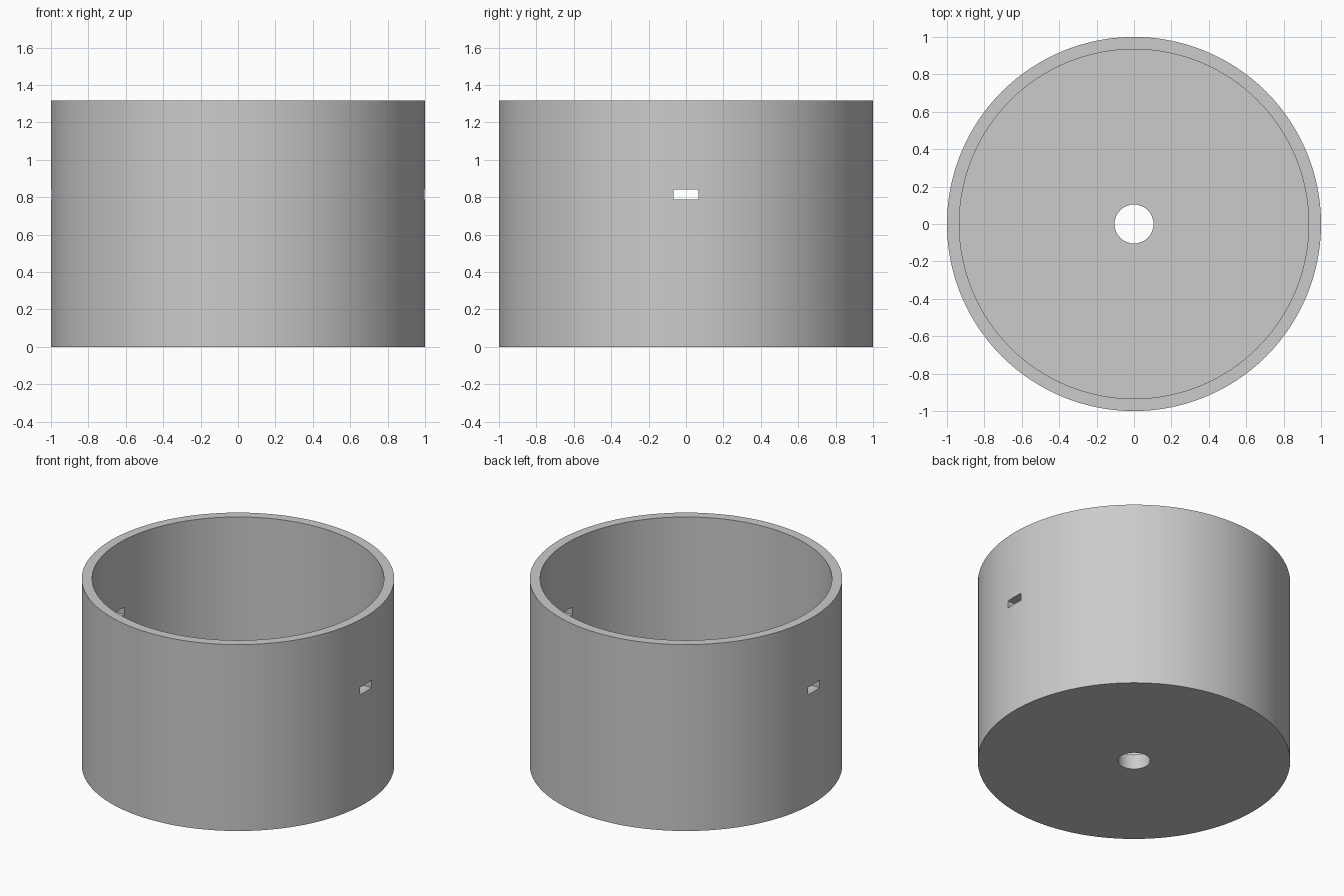
import bpy
import bmesh
import math

cube = bpy.data.objects.get("Cube")
if cube:
    bpy.data.objects.remove(cube, do_unlink=True)

OUTER, INNER, HOLE = 1.0, 0.934, 0.104
HEIGHT, FLOOR = 1.316, 0.105
SEGMENTS = 128

grey = bpy.data.materials.new("plain grey")
grey.use_nodes = True
colour = (0.6, 0.6, 0.6, 1.0)
grey.diffuse_color = colour
grey.node_tree.nodes["Principled BSDF"].inputs["Base Color"].default_value = colour


def add_object(name, bm):
    bmesh.ops.recalc_face_normals(bm, faces=bm.faces)
    mesh = bpy.data.meshes.new(name)
    bm.to_mesh(mesh)
    bm.free()
    mesh.materials.append(grey)
    obj = bpy.data.objects.new(name, mesh)
    bpy.context.collection.objects.link(obj)
    return obj


# Open cup with a drain hole: one closed wall profile turned around z
profile = [(HOLE, 0), (OUTER, 0), (OUTER, HEIGHT),
           (INNER, HEIGHT), (INNER, FLOOR), (HOLE, FLOOR)]
bm = bmesh.new()
rings = []
for i in range(SEGMENTS):
    a = math.tau * i / SEGMENTS
    rings.append([bm.verts.new((r * math.cos(a), r * math.sin(a), z))
                  for r, z in profile])
for i, ring in enumerate(rings):
    following = rings[(i + 1) % SEGMENTS]
    for j in range(len(profile)):
        k = (j + 1) % len(profile)
        bm.faces.new((ring[j], following[j], following[k], ring[k]))
cup = add_object("cup_body", bm)

# One bar cuts the small slots through the left and right walls
bm = bmesh.new()
bmesh.ops.create_cube(bm, size=1)
bmesh.ops.scale(bm, verts=bm.verts, vec=(2.4, 0.132, 0.053))
bmesh.ops.translate(bm, verts=bm.verts, vec=(0, 0, 0.814))
cutter = add_object("slot_cutter", bm)
cutter.hide_render = True

cut = cup.modifiers.new("side slots", 'BOOLEAN')
cut.operation = 'DIFFERENCE'
cut.solver = 'EXACT'
cut.object = cutter

bpy.ops.object.select_all(action='DESELECT')
cup.select_set(True)
bpy.context.view_layer.objects.active = cup
bpy.ops.object.modifier_apply(modifier=cut.name)
bpy.data.objects.remove(cutter, do_unlink=True)

# Smooth round walls with crisp rims
bpy.ops.object.shade_smooth_by_angle(angle=math.radians(30))
